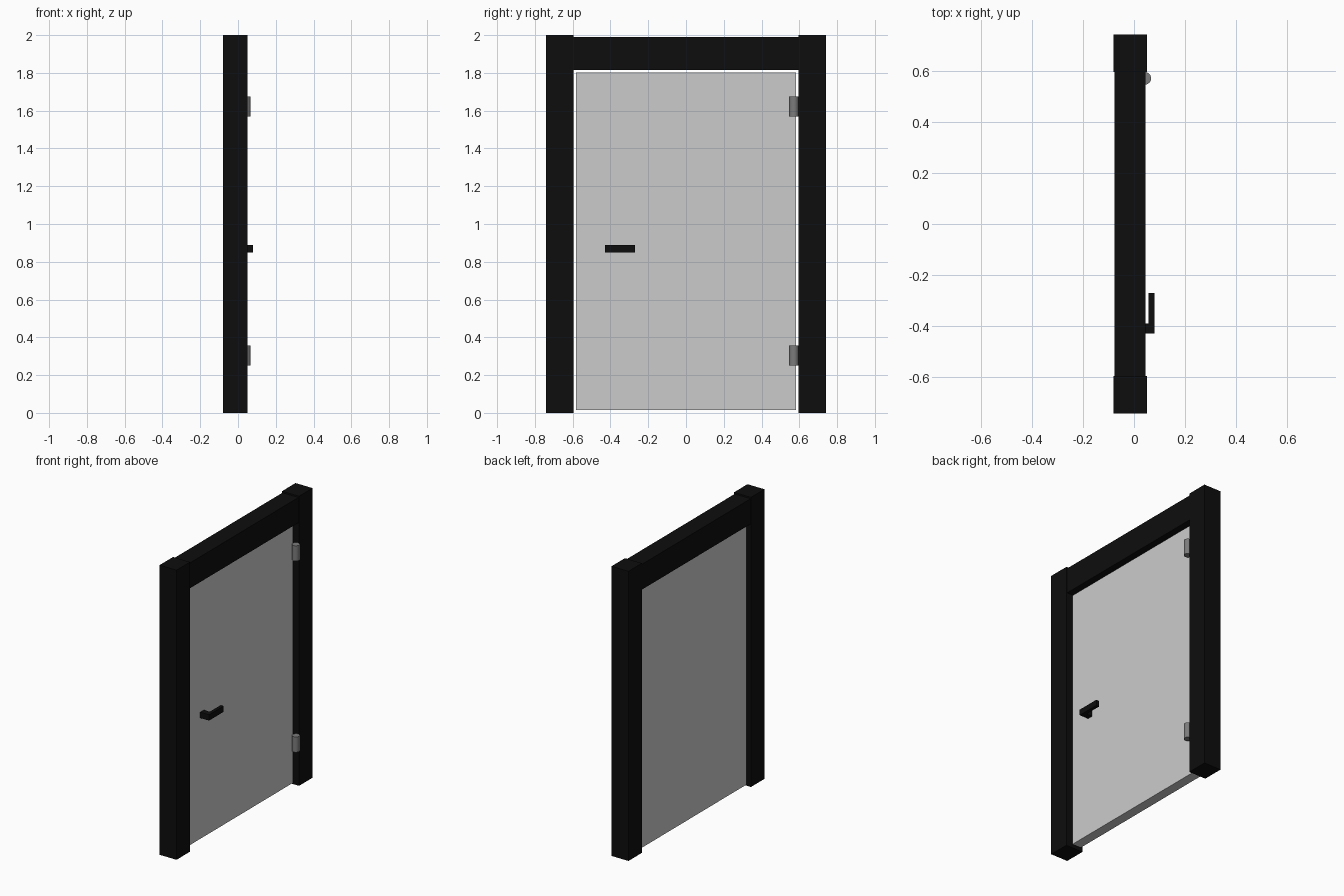
import bpy
import math

if "Cube" in bpy.data.objects:
    bpy.data.objects.remove(bpy.data.objects["Cube"])


def material(name, value):
    m = bpy.data.materials.new(name)
    m.diffuse_color = (value, value, value, 1)
    m.use_nodes = True
    m.node_tree.nodes["Principled BSDF"].inputs["Base Color"].default_value = m.diffuse_color
    return m


BLACK = material("black_paint", 0.004)
METAL = material("dark_metal", 0.2)


def box(name, x, y, z, mat=None):
    """Box from (min, max) ranges on each axis."""
    bpy.ops.mesh.primitive_cube_add(size=1, location=[sum(r) / 2 for r in (x, y, z)])
    ob = bpy.context.object
    ob.name = name
    ob.scale = [r[1] - r[0] for r in (x, y, z)]
    bpy.ops.object.transform_apply(location=False, rotation=False, scale=True)
    if mat:
        ob.data.materials.append(mat)
    return ob


# Frame: two jambs and a slightly recessed header
box("left_jamb", (-0.08, 0.05), (-0.742, -0.595), (0, 2), BLACK)
box("right_jamb", (-0.08, 0.05), (0.595, 0.742), (0, 2), BLACK)
box("header", (-0.077, 0.045), (-0.595, 0.595), (1.815, 1.99), BLACK)

# Door leaf with a small gap all round
box("door_panel", (-0.055, 0.012), (-0.582, 0.582), (0.015, 1.802))

# Lever handle
box("handle_stem", (0.01, 0.08), (-0.43, -0.39), (0.85, 0.89), BLACK)
box("handle_lever", (0.057, 0.08), (-0.39, -0.27), (0.85, 0.89), BLACK)

# Hinge barrels
for name, z in (("lower_hinge", 0.303), ("upper_hinge", 1.623)):
    bpy.ops.mesh.primitive_cylinder_add(vertices=32, radius=0.025, depth=0.106,
                                        location=(0.042, 0.571, z))
    hinge = bpy.context.object
    hinge.name = name
    hinge.data.materials.append(METAL)
    bpy.ops.object.shade_smooth_by_angle(angle=math.radians(30))
